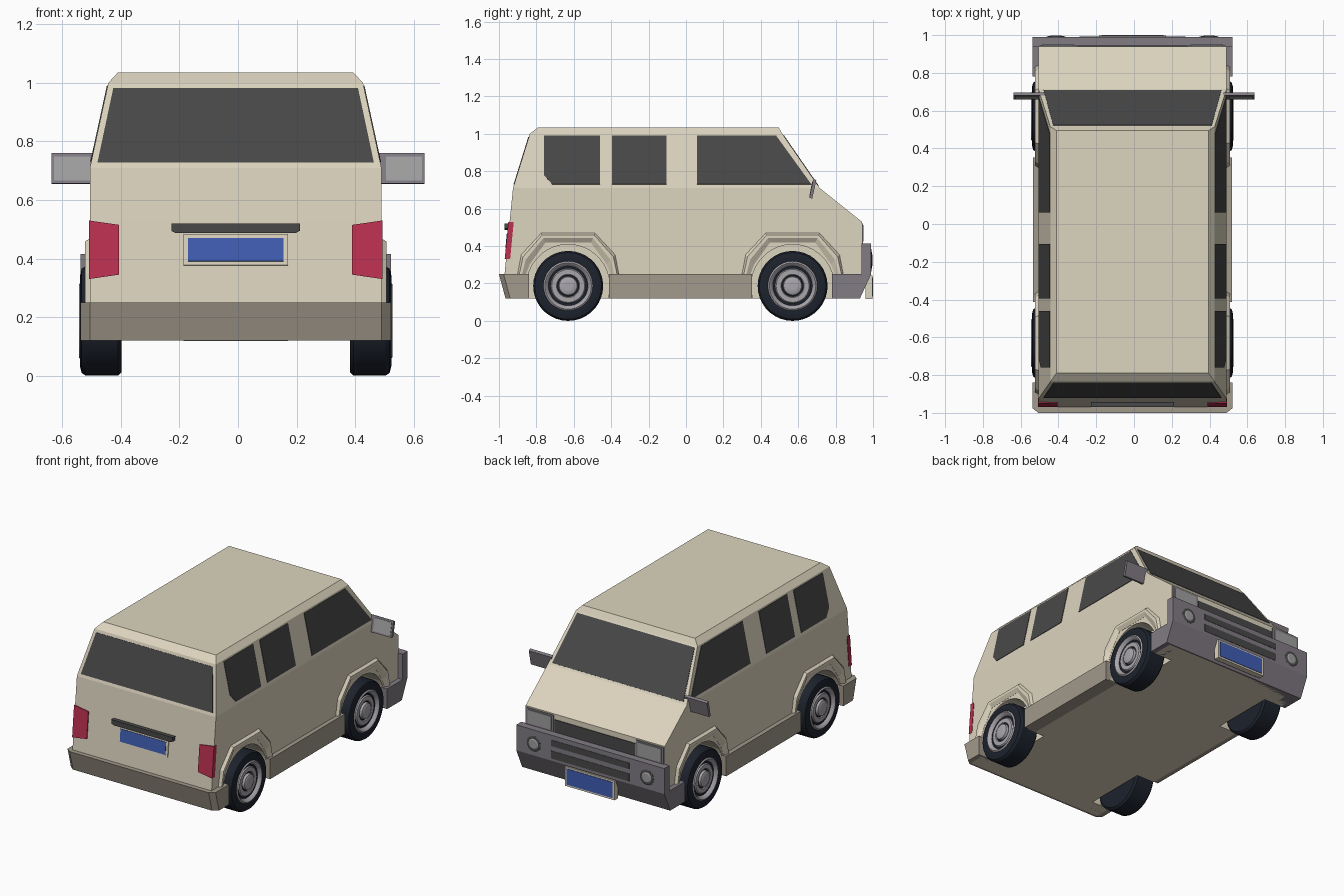
import bpy, bmesh, math
from mathutils import Vector

if "Cube" in bpy.data.objects:
    bpy.data.objects.remove(bpy.data.objects["Cube"])

CX = -0.008  # the body sits slightly off the mirror-to-mirror centre


def material(name, r, g, b):
    m = bpy.data.materials.new(name)
    m.diffuse_color = (r, g, b, 1)
    m.use_nodes = True
    m.node_tree.nodes["Principled BSDF"].inputs["Base Color"].default_value = m.diffuse_color
    return m


CREAM = material("cream_paint", 0.72, 0.66, 0.52)
TRIM = material("brown_trim", 0.36, 0.32, 0.26)
BUMPER = material("grey_plastic", 0.22, 0.20, 0.23)
GLASS = material("dark_glass", 0.065, 0.065, 0.065)
RUBBER = material("rubber", 0.012, 0.016, 0.026)
STEEL = material("steel", 0.40, 0.38, 0.41)
RED = material("red_lens", 0.50, 0.03, 0.08)
BLUE = material("blue_plate", 0.05, 0.11, 0.45)
LENS = material("lamp_lens", 0.35, 0.35, 0.35)


def mesh(name, verts, faces, mat, mirror=False, shift=True):
    bm = bmesh.new()
    vs = [bm.verts.new(v) for v in verts]
    for f in faces:
        bm.faces.new([vs[i] for i in f])
    bmesh.ops.recalc_face_normals(bm, faces=bm.faces)
    me = bpy.data.meshes.new(name)
    bm.to_mesh(me)
    bm.free()
    me.materials.append(mat)
    ob = bpy.data.objects.new(name, me)
    bpy.context.collection.objects.link(ob)
    if mirror:
        ob.modifiers.new("mirror", 'MIRROR')
    if shift:
        ob.location.x = CX
    return ob


def loft(name, rings, mat, closed=False, caps=True, **kw):
    n, k = len(rings[0]), len(rings)
    faces = [(r * n + i, r * n + (i + 1) % n, ((r + 1) % k) * n + (i + 1) % n, ((r + 1) % k) * n + i)
             for r in range(k if closed else k - 1) for i in range(n)]
    if caps and not closed:
        faces += [tuple(range(n)), tuple(range((k - 1) * n, k * n))]
    return mesh(name, [v for r in rings for v in r], faces, mat, **kw)


def box(name, x, y, z, mat, **kw):
    rings = [[(x[0], y[0], h), (x[1], y[0], h), (x[1], y[1], h), (x[0], y[1], h)] for h in z]
    return loft(name, rings, mat, **kw)


def panel(name, pts, mat, out, depth=0.008, **kw):
    # thin plate lying on a sloping body face, standing proud by `out`
    p = [Vector(v) for v in pts]
    nrm = (p[1] - p[0]).cross(p[2] - p[0]).normalized()
    if nrm.dot(sum(p, Vector()) / len(p) - Vector((0, 0, 0.5))) < 0:
        nrm = -nrm
    return loft(name, [[v + nrm * (out - depth) for v in p], [v + nrm * out for v in p]], mat, **kw)


def lathe(name, prof, y, z, mat, n=36):
    # spin (radius, x) profile about the x axis
    rings = [[(x, y + r * math.cos(2 * math.pi * i / n), z + r * math.sin(2 * math.pi * i / n))
              for i in range(n)] for r, x in prof]
    ob = loft(name, rings, mat, mirror=True)
    for p in ob.data.polygons:
        p.use_smooth = len(p.vertices) == 4
    ob.data.set_sharp_from_angle(angle=math.radians(30))
    return ob


# Body shell: height, rear y, front y, half width
LEVELS = [(0.12, -0.95, 0.92, 0.498), (0.25, -0.97, 0.94, 0.498), (0.53, -0.943, 0.94, 0.498),
          (0.71, -0.925, 0.715, 0.498), (1.0, -0.835, 0.515, 0.435), (1.035, -0.79, 0.495, 0.403)]


def at(z):
    for a, b in zip(LEVELS, LEVELS[1:]):
        if a[0] <= z <= b[0]:
            t = (z - a[0]) / (b[0] - a[0])
            return [p + (q - p) * t for p, q in zip(a, b)][1:]


body = loft("body", [[(-w, r, z), (w, r, z), (w, f, z), (-w, f, z)] for z, r, f, w in LEVELS], CREAM)

# Wheel wells cut from the body
WHEELS = {"rear": -0.63, "front": 0.57}
for y in WHEELS.values():
    for s in (-1, 1):
        circle = [(y + 0.222 * math.cos(i * math.pi / 18), 0.187 + 0.222 * math.sin(i * math.pi / 18))
                  for i in range(36)]
        cutter = loft("well_cutter", [[(s * x, a, b) for a, b in circle] for x in (0.37, 0.7)], CREAM)
        cutter.hide_render = True
        mod = body.modifiers.new("well", 'BOOLEAN')
        mod.operation, mod.object, mod.solver = 'DIFFERENCE', cutter, 'EXACT'
        bpy.context.view_layer.objects.active = body
        bpy.ops.object.modifier_apply(modifier=mod.name)
        bpy.data.objects.remove(cutter)

# Wheels and arch flares
for end, y in WHEELS.items():
    lathe(end + "_tyre", [(0.125, 0.39), (0.175, 0.39), (0.187, 0.402), (0.187, 0.512), (0.178, 0.526),
                          (0.155, 0.532), (0.132, 0.53), (0.125, 0.515)], y, 0.187, RUBBER)
    lathe(end + "_rim", [(0.13, 0.42), (0.132, 0.53), (0.124, 0.536), (0.115, 0.53), (0.104, 0.512),
                         (0.096, 0.512), (0.088, 0.522), (0.062, 0.522), (0.058, 0.514), (0.052, 0.514),
                         (0.048, 0.53), (0.034, 0.536), (0.018, 0.536)], y, 0.187, STEEL)
    arch = [(-1, 0.25, 0.272), (-1, 0.355, 0.252), (-1, 0.47, 0.145),
            (1, 0.47, 0.145), (1, 0.355, 0.252), (1, 0.25, 0.272)]
    rings = []
    for s, z, h in arch:
        k = 0 if z == 0.25 else 1
        rings.append([(x, y + s * (h - d * (0.9 if z < 0.4 else 0.45)), z - d * k)
                      for x, d in ((0.496, 0), (0.515, 0.012), (0.515, 0.028), (0.499, 0.052), (0.47, 0.052))])
    loft(end + "_arch_flare", rings, CREAM, mirror=True)

# Sill between the wheels
box("sill", (0.44, 0.526), (-0.412, 0.352), (0.12, 0.25), TRIM, mirror=True)

# Rear bumper with wrapped corners
rear = []
for z, y in ((0.12, -0.965), (0.25, -1.0)):
    rear.append([(-0.53, -0.90, z), (-0.53, y + 0.025, z), (-0.498, y, z), (0.498, y, z),
                 (0.53, y + 0.025, z), (0.53, -0.90, z)])
loft("rear_bumper", rear, TRIM)
box("rear_bumper_end", (0.44, 0.53), (-0.92, -0.84), (0.12, 0.25), TRIM, mirror=True)

# Front bumper: deep face plus side returns
loft("front_bumper", [[(-0.53, 0.88, z), (0.53, 0.88, z), (0.53, y, z), (-0.53, y, z)]
                      for z, y in ((0.12, 0.93), (0.25, 0.99))], BUMPER)
box("front_bumper_face", (-0.53, 0.53), (0.938, 0.99), (0.25, 0.415), BUMPER)
box("front_bumper_end", (0.44, 0.53), (0.78, 0.90), (0.12, 0.25), BUMPER, mirror=True)
for i, (a, b) in enumerate(((0.345, 0.385), (0.265, 0.315))):
    box("bumper_slot_%d" % (i + 1), (-0.28, 0.28), (0.97, 0.992), (a, b), GLASS)

# Fog lamps
for name, r0, r1, y, mat in (("fog_lamp_ring", 0.05, 0.042, 0.994, GLASS), ("fog_lamp", 0.034, 0.028, 0.997, LENS)):
    loft(name, [[(0.405 + r * math.cos(i * math.pi / 8), d, 0.325 + r * math.sin(i * math.pi / 8))
                 for i in range(16)] for r, d in ((r0, 0.97), (r0, y - 0.003), (r1, y))], mat, mirror=True)

# Grille and headlamps
box("grille", (-0.29, 0.29), (0.92, 0.944), (0.415, 0.495), GLASS)
box("headlamp_frame", (0.295, 0.492), (0.90, 0.945), (0.415, 0.522), BUMPER, mirror=True)
box("headlamp", (0.31, 0.478), (0.91, 0.949), (0.425, 0.512), LENS, mirror=True)

# Number plates
box("front_plate_frame", (-0.178, 0.178), (0.96, 0.997), (0.118, 0.243), CREAM)
box("front_plate", (-0.165, 0.165), (0.97, 1.0), (0.13, 0.232), BLUE)
for name, w, a, b, out, mat in (("rear_plate_frame", 0.178, 0.377, 0.483, 0.006, CREAM),
                                ("rear_plate", 0.163, 0.39, 0.47, 0.009, BLUE)):
    panel(name, [(-w, at(a)[0], a), (w, at(a)[0], a), (w, at(b)[0], b), (-w, at(b)[0], b)], mat, out)

# Tailgate handle
loft("tailgate_handle", [[(-w, -0.93, z), (w, -0.93, z), (w, -0.97, z), (-w, -0.97, z)]
                         for w, z in ((0.205, 0.487), (0.22, 0.495), (0.22, 0.52))], GLASS)

# Tail lamps wrapping the rear corners
lamp = [[(0.398, at(z)[0] + d, z) for d, z in ((-0.007, 0.345), (-0.007, 0.515), (0.02, 0.515), (0.02, 0.345))],
        [(0.501, at(z)[0] + d, z) for d, z in ((-0.007, 0.33), (-0.007, 0.53), (0.022, 0.53), (0.022, 0.33))]]
loft("tail_lamp", lamp, RED, mirror=True)

# Side windows
SIDE = {"rear_side_window": [(-0.76, 0.99), (-0.46, 0.99), (-0.46, 0.73), (-0.715, 0.73), (-0.76, 0.78)],
        "middle_side_window": [(-0.395, 0.99), (-0.105, 0.99), (-0.105, 0.73), (-0.395, 0.73)],
        "front_door_window": [(0.06, 0.99), (0.482, 0.99), (0.67, 0.73), (0.06, 0.73)]}
for name, pts in SIDE.items():
    panel(name, [(at(z)[2], y, z) for y, z in pts], GLASS, 0.003, mirror=True)

# Rear window and windscreen
for name, side, a, b, wa, wb in (("rear_window", 0, 0.728, 0.982, 0.472, 0.418),
                                 ("windscreen", 1, 0.722, 0.99, 0.47, 0.42)):
    ya, yb = at(a)[side], at(b)[side]
    panel(name, [(-wa, ya, a), (wa, ya, a), (wb, yb, b), (-wb, yb, b)], GLASS, 0.003)

# Door mirrors
loft("door_mirror", [[(x, y, z) for y, z in ((0.659, 0.657), (0.675, 0.655), (0.697, 0.752), (0.681, 0.76))]
                     for x in (0.475, 0.638)], BUMPER, mirror=True, shift=False)
loft("mirror_glass", [[(x, y, z) for y, z in ((0.659, 0.667), (0.67, 0.667), (0.687, 0.748), (0.676, 0.748))]
                      for x in (0.505, 0.628)], LENS, mirror=True, shift=False)
